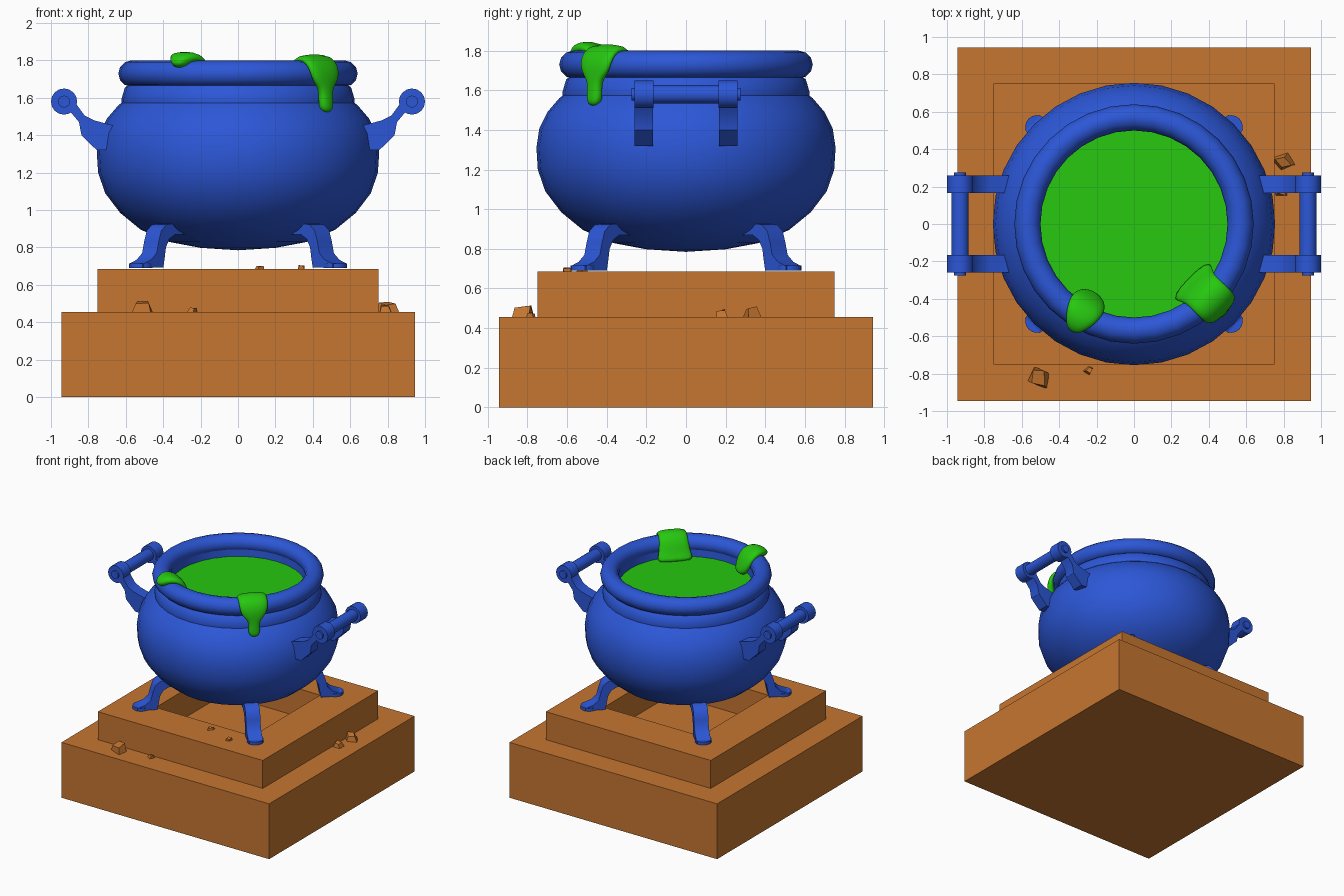
import bpy, bmesh, math, random
from mathutils import Matrix, Vector

if "Cube" in bpy.data.objects:
    bpy.data.objects.remove(bpy.data.objects["Cube"])

random.seed(4)


def material(name, rgb):
    m = bpy.data.materials.new(name)
    m.diffuse_color = (*rgb, 1)
    m.use_nodes = True
    m.node_tree.nodes["Principled BSDF"].inputs["Base Color"].default_value = m.diffuse_color
    return m


BLUE = material("blue_iron", (0.025, 0.095, 0.68))
BROWN = material("brown_stone", (0.56, 0.18, 0.03))
GREEN = material("green_slime", (0.02, 0.58, 0.005))


def finish(name, bm, mat, angle=None, matrix=None):
    """Turn a bmesh into an object, optionally smooth-shaded."""
    bmesh.ops.recalc_face_normals(bm, faces=bm.faces)
    me = bpy.data.meshes.new(name)
    bm.to_mesh(me)
    bm.free()
    me.materials.append(mat)
    ob = bpy.data.objects.new(name, me)
    bpy.context.collection.objects.link(ob)
    if matrix:
        ob.matrix_world = matrix
    if angle:
        bpy.ops.object.select_all(action='DESELECT')
        ob.select_set(True)
        bpy.context.view_layer.objects.active = ob
        bpy.ops.object.shade_smooth_by_angle(angle=math.radians(angle))
    return ob


def lathe(name, profile, mat, seg=32, closed=False, angle=40):
    bm = bmesh.new()
    vs = [bm.verts.new((r, 0, z)) for r, z in profile]
    n = len(vs)
    es = [bm.edges.new((vs[i], vs[(i + 1) % n])) for i in range(n if closed else n - 1)]
    bmesh.ops.spin(bm, geom=vs + es, cent=(0, 0, 0), axis=(0, 0, 1),
                   angle=2 * math.pi, steps=seg)
    bmesh.ops.remove_doubles(bm, verts=bm.verts, dist=1e-4)
    return finish(name, bm, mat, angle)


def prism(name, pts, y0, y1, mat, matrix, angle=35):
    """Extrude an x-z outline along y."""
    bm = bmesh.new()
    f = bm.faces.new([bm.verts.new((x, y0, z)) for x, z in pts])
    ext = bmesh.ops.extrude_face_region(bm, geom=[f])
    bmesh.ops.translate(bm, vec=(0, y1 - y0, 0),
                        verts=[v for v in ext['geom'] if isinstance(v, bmesh.types.BMVert)])
    return finish(name, bm, mat, angle, matrix)


def rod(name, r, length, mat, matrix, seg=16):
    bm = bmesh.new()
    bmesh.ops.create_cone(bm, cap_ends=True, segments=seg, radius1=r, radius2=r, depth=length)
    return finish(name, bm, mat, 40, matrix)


def rot_z(deg):
    return Matrix.Rotation(math.radians(deg), 4, 'Z')


# Stepped plinth: solid lower block and an upper square frame around a pit
bm = bmesh.new()
bmesh.ops.create_cube(bm, size=1, matrix=Matrix.Translation((0, 0, 0.2275))
                      @ Matrix.Diagonal((1.89, 1.89, 0.455, 1)))
finish("plinth_base", bm, BROWN)

bm = bmesh.new()
rings = [[bm.verts.new((sx * h, sy * h, z)) for sx, sy in ((-1, -1), (1, -1), (1, 1), (-1, 1))]
         for h, z in ((0.75, 0.455), (0.75, 0.685), (0.44, 0.685), (0.44, 0.455))]
for a in range(4):
    for i in range(4):
        j, b = (i + 1) % 4, (a + 1) % 4
        bm.faces.new((rings[a][i], rings[a][j], rings[b][j], rings[b][i]))
finish("plinth_frame", bm, BROWN)

# Loose stone chips
for x, y, z, s in ((-0.51, -0.82, 0.455, 0.085), (-0.24, -0.78, 0.455, 0.035),
                   (0.79, 0.18, 0.455, 0.06), (0.80, 0.33, 0.455, 0.08),
                   (0.12, -0.52, 0.685, 0.04), (0.34, -0.60, 0.685, 0.04)):
    bm = bmesh.new()
    bmesh.ops.create_cube(bm, size=s)
    for v in bm.verts:
        top = v.co.z > 0
        v.co += Vector([random.uniform(-0.2, 0.2) * s for _ in range(3)])
        if top:
            v.co.x *= 0.7
            v.co.y *= 0.7
    h = 0.25 if z > 0.6 else 0.35
    for v in bm.verts:
        v.co.z *= 0.5 if z > 0.6 else 0.7
    finish("stone_chip", bm, BROWN, None,
           Matrix.Translation((x, y, z + h * s * 0.7)) @ rot_z(random.uniform(0, 90)))

# Pot body, collar and rolled rim
lathe("pot_body", [(0, 0.785), (0.2, 0.798), (0.37, 0.83), (0.52, 0.895), (0.63, 0.985),
                   (0.71, 1.09), (0.748, 1.20), (0.755, 1.31), (0.74, 1.41), (0.70, 1.49),
                   (0.64, 1.56), (0.60, 1.59)], BLUE)
lathe("pot_collar", [(0.58, 1.565), (0.622, 1.57), (0.624, 1.59), (0.605, 1.655), (0.57, 1.68),
                     (0.51, 1.71), (0.50, 1.60)], BLUE)
lathe("pot_rim", [(0.57 + 0.07 * math.cos(t * math.pi / 6), 1.73 + 0.07 * math.sin(t * math.pi / 6))
                  for t in range(12)], BLUE, closed=True, angle=60)
lathe("slime_surface", [(0, 1.642), (0.505, 1.642)], GREEN, seg=64)

# Four curved feet on the diagonals
foot = [(0.77, 0.692), (0.77, 0.712), (0.71, 0.735), (0.67, 0.77), (0.655, 0.83), (0.635, 0.89),
        (0.595, 0.922), (0.54, 0.928), (0.46, 0.91), (0.46, 0.87), (0.53, 0.87), (0.575, 0.845),
        (0.60, 0.80), (0.61, 0.74), (0.62, 0.692)]
for k in range(4):
    m = rot_z(45 + 90 * k)
    prism("foot", foot, -0.055, 0.055, BLUE, m)
    rod("foot_toe", 0.062, 0.025, BLUE, m @ Matrix.Translation((0.735, 0, 0.7025)))

# Two side handles: paired arms with hubs, a grip bar and its pin
arm = [(0.66, 1.32), (0.755, 1.32), (0.837, 1.40), (0.85, 1.47), (0.90, 1.53), (0.93, 1.58),
       (0.88, 1.60), (0.86, 1.56), (0.82, 1.505), (0.77, 1.48), (0.66, 1.45)]
for turn in (0, 180):
    m = rot_z(turn)
    along_y = Matrix.Rotation(math.pi / 2, 4, 'X')
    for c in (-0.2125, 0.2125):
        prism("handle_arm", arm, c - 0.047, c + 0.047, BLUE, m)
        rod("handle_hub", 0.07, 0.095, BLUE, m @ Matrix.Translation((0.93, c, 1.58)) @ along_y)
    rod("handle_bar", 0.046, 0.36, BLUE, m @ Matrix.Translation((0.93, 0, 1.58)) @ along_y)
    rod("handle_pin", 0.032, 0.55, BLUE, m @ Matrix.Translation((0.93, 0, 1.58)) @ along_y)


def slime(name, deg, stations, thick):
    """Loft a rounded strip over the rim; stations are (radius, height, half width)."""
    bm = bmesh.new()
    pts = [Vector((r, 0, z)) for r, z, w in stations]
    rings = []
    for i, (r, z, w) in enumerate(stations):
        t = (pts[min(i + 1, len(pts) - 1)] - pts[max(i - 1, 0)]).normalized()
        nrm = Vector((-t.z, 0, t.x))
        th = min(thick, w)
        ring = []
        for a in range(12):
            c, s = math.cos(a * math.pi / 6), math.sin(a * math.pi / 6)
            side = math.copysign(abs(c) ** 0.6, c) * w
            ring.append(bm.verts.new(pts[i] + Vector((0, side, 0)) + nrm * s * th))
        rings.append(ring)
    for p, q in zip(rings, rings[1:]):
        for i in range(12):
            j = (i + 1) % 12
            bm.faces.new((p[i], p[j], q[j], q[i]))
    bm.faces.new(rings[0])
    bm.faces.new(rings[-1])
    ob = finish(name, bm, GREEN, 180, rot_z(deg))
    ob.modifiers.new("soften", 'SUBSURF').levels = 1
    ob.modifiers["soften"].render_levels = 1


# Slime running over the rim
slime("slime_drip_long", -44.5, [
    (0.42, 1.635, 0.145), (0.46, 1.67, 0.13), (0.485, 1.74, 0.115), (0.52, 1.795, 0.11),
    (0.57, 1.812, 0.112), (0.625, 1.79, 0.112), (0.65, 1.74, 0.108), (0.655, 1.69, 0.09),
    (0.655, 1.655, 0.05), (0.657, 1.61, 0.04), (0.66, 1.565, 0.047), (0.66, 1.535, 0.035),
    (0.66, 1.522, 0.012)], 0.03)
slime("slime_drip_short", 240, [
    (0.445, 1.65, 0.04), (0.455, 1.68, 0.08), (0.48, 1.75, 0.098), (0.515, 1.80, 0.10),
    (0.57, 1.82, 0.088), (0.615, 1.807, 0.065), (0.64, 1.785, 0.045), (0.648, 1.768, 0.02)], 0.034)
